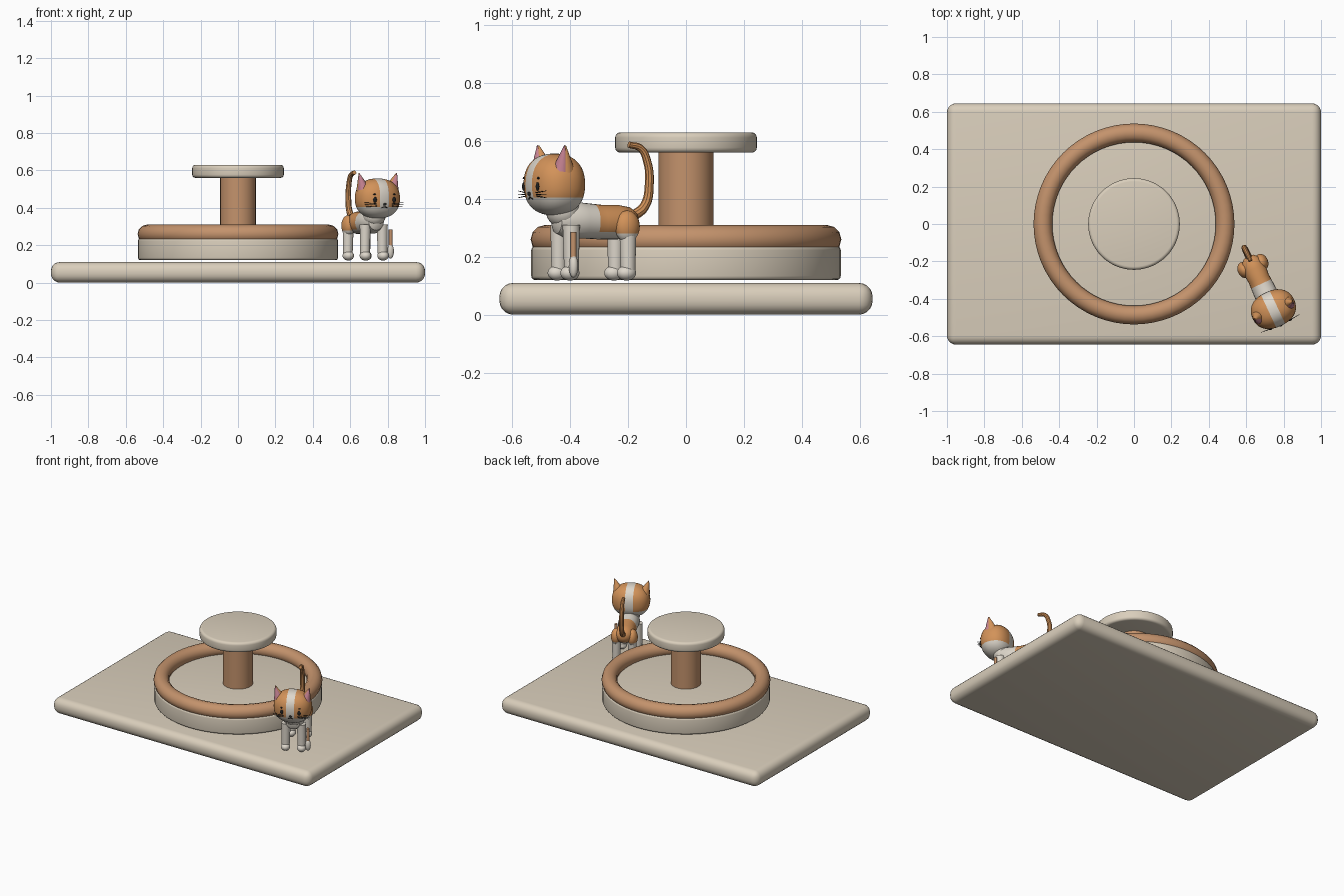
import bpy, bmesh, math
from mathutils import Matrix, Vector

cube = bpy.data.objects.get("Cube")
if cube:
    bpy.data.objects.remove(cube, do_unlink=True)


def material(name, r, g, b):
    m = bpy.data.materials.new(name)
    m.use_nodes = True
    m.diffuse_color = (r, g, b, 1)
    bsdf = next(n for n in m.node_tree.nodes if n.type == 'BSDF_PRINCIPLED')
    bsdf.inputs["Base Color"].default_value = (r, g, b, 1)
    return m


BEIGE = material("beige plush", 0.70, 0.62, 0.50)
WOOD = material("warm wood", 0.55, 0.29, 0.15)
ORANGE = material("orange fur", 0.65, 0.29, 0.10)
WHITE = material("white fur", 0.73, 0.68, 0.60)
PINK = material("pink ear", 0.55, 0.22, 0.28)
BLACK = material("black", 0.015, 0.015, 0.015)

# The cat is modelled facing -y and then turned and placed
CAT = Matrix.Translation((0.68, -0.32, 0)) @ Matrix.Rotation(math.radians(25), 4, 'Z')
WORLD = Matrix.Identity(4)


def smooth(ob):
    bpy.ops.object.select_all(action='DESELECT')
    ob.select_set(True)
    bpy.context.view_layer.objects.active = ob
    bpy.ops.object.shade_smooth_by_angle(angle=math.radians(35))


def finish(name, bm, mats, frame=CAT, rule=None):
    """Turn a bmesh into an object; rule(centre) picks the material slot."""
    bmesh.ops.recalc_face_normals(bm, faces=bm.faces)
    if rule:
        for f in bm.faces:
            f.material_index = rule(f.calc_center_median())
    me = bpy.data.meshes.new(name)
    bm.to_mesh(me)
    bm.free()
    for m in mats:
        me.materials.append(m)
    ob = bpy.data.objects.new(name, me)
    bpy.context.collection.objects.link(ob)
    ob.matrix_world = frame
    smooth(ob)
    return ob


def cut(bm, co, no):
    geom = bm.verts[:] + bm.edges[:] + bm.faces[:]
    bmesh.ops.bisect_plane(bm, geom=geom, plane_co=co, plane_no=no)


def round_edges(bm, width, segments=4):
    edges = [e for e in bm.edges if e.calc_face_angle(0) > 0.6]
    bmesh.ops.bevel(bm, geom=edges, offset=width, segments=segments,
                    affect='EDGES', profile=0.5)


def disc(name, radius, z0, z1, bevel, mat):
    bm = bmesh.new()
    bmesh.ops.create_cone(bm, cap_ends=True, segments=64, radius1=radius, radius2=radius,
                          depth=z1 - z0, matrix=Matrix.Translation((0, 0, (z0 + z1) / 2)))
    if bevel:
        round_edges(bm, bevel)
    finish(name, bm, [mat], WORLD)


def blob(centre, radii, power=2.0, segs=24):
    """Ellipsoid, or a boxier one with power above 2."""
    bm = bmesh.new()
    bmesh.ops.create_uvsphere(bm, u_segments=segs, v_segments=segs * 2 // 3, radius=1)
    for v in bm.verts:
        k = sum(abs(c) ** power for c in v.co) ** (-1 / power)
        v.co = Vector(centre) + Vector([c * k * r for c, r in zip(v.co, radii)])
    return bm


def rod(name, a, b, r0, r1, mat, segs=8, flat=1.0, frame=CAT):
    a, b = Vector(a), Vector(b)
    turn = (b - a).to_track_quat('Z', 'Y').to_matrix().to_4x4()
    mx = Matrix.Translation((a + b) / 2) @ Matrix.Diagonal((1, flat, 1, 1)) @ turn
    bm = bmesh.new()
    bmesh.ops.create_cone(bm, cap_ends=True, segments=segs, radius1=r0, radius2=r1,
                          depth=(b - a).length, matrix=mx)
    return finish(name, bm, [mat], frame)


# Base plate
bm = bmesh.new()
bmesh.ops.create_cube(bm, size=1, matrix=Matrix.Translation((0, 0, 0.055))
                      @ Matrix.Diagonal((2, 1.29, 0.11, 1)))
round_edges(bm, 0.048, 5)
finish("base_plate", bm, [BEIGE], WORLD)

# Round bed, post and top perch
disc("bed_disc", 0.535, 0.12, 0.237, 0.014, BEIGE)
disc("post", 0.095, 0.22, 0.58, 0, WOOD)
disc("top_perch", 0.245, 0.56, 0.63, 0.018, BEIGE)

# Padded rim
bpy.ops.mesh.primitive_torus_add(major_radius=0.487, minor_radius=0.05, major_segments=64,
                                 minor_segments=12, location=(0, 0, 0.26))
rim = bpy.context.object
rim.name = "bed_rim"
rim.data.materials.append(WOOD)
smooth(rim)

# Body: oval sections along y (y, centre z, half width, half height)
sections = [(-0.155, 0.33, 0.018, 0.02), (-0.14, 0.33, 0.045, 0.05), (-0.1, 0.33, 0.064, 0.068),
            (-0.04, 0.325, 0.062, 0.062), (0.03, 0.32, 0.058, 0.06), (0.09, 0.32, 0.064, 0.06),
            (0.135, 0.322, 0.052, 0.05), (0.158, 0.325, 0.03, 0.03), (0.165, 0.325, 0.01, 0.01)]
bm = bmesh.new()
N = 24
rings = []
for y, z, w, h in sections:
    angles = [2 * math.pi * i / N for i in range(N)]
    rings.append([bm.verts.new((w * math.cos(a), y, z + h * math.sin(a))) for a in angles])
for p, q in zip(rings, rings[1:]):
    for i in range(N):
        j = (i + 1) % N
        bm.faces.new((p[i], p[j], q[j], q[i]))
for ring in (rings[0], rings[-1]):
    bm.faces.new(ring)
cut(bm, (0, 0.0, 0), (0, 1, 0))
cut(bm, (0, 0, 0.285), (0, 0, 1))
finish("body", bm, [WHITE, ORANGE], rule=lambda c: int(c.y > 0 and c.z > 0.285))
finish("neck", blob((0, -0.115, 0.36), (0.062, 0.06, 0.06)), [WHITE])

# Head with white muzzle and centre stripe
HEAD = Vector((0.002, -0.15, 0.45))
RADII = Vector((0.122, 0.098, 0.107))
POWER = 2.3
bm = blob(HEAD, RADII, POWER, 36)
STRIPE, MUZZLE = 0.026, 0.405
for x in (-STRIPE, STRIPE):
    cut(bm, (x, 0, 0), (1, 0, 0))
cut(bm, (0, 0, MUZZLE), (0, 0, 1))
finish("head", bm, [WHITE, ORANGE], rule=lambda c: int(abs(c.x) > STRIPE and c.z > MUZZLE))


def on_face(x, z):
    k = 1 - abs(x / RADII.x) ** POWER - abs((z - HEAD.z) / RADII.z) ** POWER
    return Vector((HEAD.x + x, HEAD.y - RADII.y * max(k, 0) ** (1 / POWER), z))


# Face and ears, both sides
for s, side in ((1, "left"), (-1, "right")):
    finish(side + "_eye", blob(on_face(s * 0.056, 0.443), (0.011, 0.005, 0.015), segs=12), [BLACK])
    finish(side + "_brow", blob(on_face(s * 0.058, 0.472), (0.008, 0.004, 0.004), segs=9), [BLACK])
    rod(side + "_mouth", on_face(0, 0.406), on_face(s * 0.016, 0.4), 0.0025, 0.002, BLACK)
    for i in (-1, 0, 1):
        start = on_face(s * 0.045, 0.416 + i * 0.006)
        end = Vector((HEAD.x + s * 0.115, HEAD.y - 0.085, 0.416 + i * 0.012))
        rod(side + "_whisker", start, end, 0.0018, 0.001, BLACK, 6)
    base, tip = Vector((s * 0.083, -0.15, 0.5)), Vector((s * 0.11, -0.158, 0.585))
    rod(side + "_ear", base, tip, 0.037, 0.002, ORANGE, 20)
    shift = Vector((s * 0.005, -0.014, 0.002))
    rod(side + "_inner_ear", base + shift, tip + shift * 0.3, 0.03, 0.001, PINK, 20)

    # Legs, paws and haunches
    for y, end in ((-0.108, "front"), (0.108, "back")):
        name = side + "_" + end
        rod(name + "_leg", (s * 0.052, y, 0.135), (s * 0.05, y, 0.31), 0.025, 0.03, WHITE, 20)
        finish(name + "_paw", blob((s * 0.052, y - 0.006, 0.144), (0.03, 0.034, 0.026)), [WHITE])
    bm = blob((s * 0.052, 0.105, 0.305), (0.034, 0.045, 0.055))
    cut(bm, (0, 0, 0.28), (0, 0, 1))
    finish(side + "_haunch", bm, [WHITE, ORANGE], rule=lambda c: int(c.z > 0.28))

finish("nose", blob(on_face(0, 0.418), (0.01, 0.006, 0.007), segs=12), [BLACK])

# Tail as a tapered tube
curve = bpy.data.curves.new("tail", 'CURVE')
curve.dimensions = '3D'
curve.bevel_depth = 0.016
curve.bevel_resolution = 3
curve.resolution_u = 6
curve.use_fill_caps = True
path = [(0.14, 0.335), (0.195, 0.375), (0.213, 0.45), (0.205, 0.53), (0.18, 0.575), (0.135, 0.588)]
spline = curve.splines.new('BEZIER')
spline.bezier_points.add(len(path) - 1)
for i, (point, (y, z)) in enumerate(zip(spline.bezier_points, path)):
    point.co = (0, y, z)
    point.radius = 1.15 - 0.09 * i
    point.handle_left_type = point.handle_right_type = 'AUTO'
curve.materials.append(ORANGE)
tail = bpy.data.objects.new("tail", curve)
bpy.context.collection.objects.link(tail)
tail.matrix_world = CAT
bpy.ops.object.select_all(action='DESELECT')
tail.select_set(True)
bpy.context.view_layer.objects.active = tail
bpy.ops.object.convert(target='MESH')
smooth(bpy.context.object)

# Small hanging toy beside the front leg
rod("toy_strap", (0.094, -0.12, 0.19), (0.094, -0.12, 0.285), 0.01, 0.01, WOOD, 12)
finish("toy_drop", blob((0.094, -0.12, 0.168), (0.018, 0.016, 0.04), segs=16), [WHITE])
